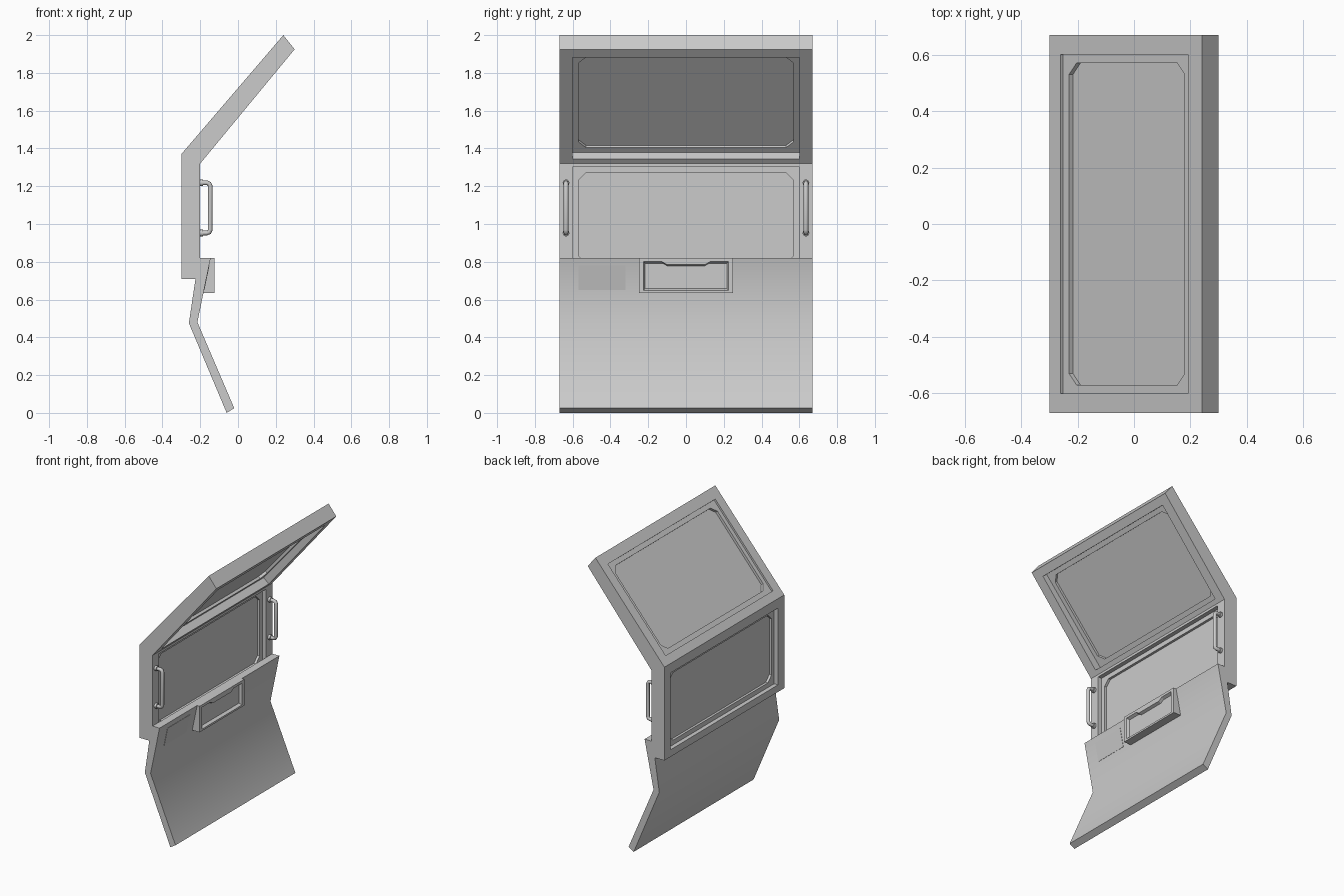
import bpy, bmesh
from math import radians
from mathutils import Matrix, Vector

cube = bpy.data.objects.get("Cube")
if cube:
    bpy.data.objects.remove(cube, do_unlink=True)

grey = bpy.data.materials.new("plain grey")
grey.use_nodes = True
COLOUR = (0.6, 0.6, 0.6, 1)
grey.diffuse_color = COLOUR
grey.node_tree.nodes["Principled BSDF"].inputs["Base Color"].default_value = COLOUR


def plane(origin, u, v):
    """Matrix of a drawing plane: u and v span it, w is the extrusion direction."""
    u, v = Vector(u).normalized(), Vector(v).normalized()
    m = Matrix((u, v, u.cross(v))).transposed().to_4x4()
    m.translation = Vector(origin)
    return m


def prism(name, outline, w0, w1, matrix, taper=(1, 1)):
    """Extrude a 2D outline from depth w0 to w1; the far end can be scaled."""
    bm = bmesh.new()
    near = [bm.verts.new((a, b, w0)) for a, b in outline]
    far = [bm.verts.new((a * taper[0], b * taper[1], w1)) for a, b in outline]
    bm.faces.new(near)
    bm.faces.new(far)
    for i in range(len(outline)):
        j = (i + 1) % len(outline)
        bm.faces.new((near[i], near[j], far[j], far[i]))
    bm.transform(matrix)
    bmesh.ops.recalc_face_normals(bm, faces=bm.faces)
    mesh = bpy.data.meshes.new(name)
    bm.to_mesh(mesh)
    bm.free()
    mesh.materials.append(grey)
    ob = bpy.data.objects.new(name, mesh)
    bpy.context.collection.objects.link(ob)
    return ob


def select(ob):
    bpy.ops.object.select_all(action='DESELECT')
    ob.select_set(True)
    bpy.context.view_layer.objects.active = ob


def cut(ob, cutter):
    mod = ob.modifiers.new("opening", 'BOOLEAN')
    mod.operation, mod.solver, mod.object = 'DIFFERENCE', 'EXACT', cutter
    select(ob)
    bpy.ops.object.modifier_apply(modifier=mod.name)
    bpy.data.objects.remove(cutter, do_unlink=True)


def rect(half, low, high):
    return [(-half, low), (half, low), (half, high), (-half, high)]


def chamfered(half, low, high, c):
    return [(-half + c, low), (half - c, low), (half, low + c), (half, high - c),
            (half - c, high), (-half + c, high), (-half, high - c), (-half, low + c)]


HALF = 0.67
side = plane((0, 0, 0), (1, 0, 0), (0, 0, 1))

# Bent window frame
frame = prism("window_frame", [(-0.3, 0.71), (-0.3, 1.37), (0.24, 2.0), (0.3, 1.925),
                               (-0.2, 1.32), (-0.2, 0.71)], -HALF, HALF, side)

# Window openings, each with a trim ring and a pane
lower = plane((-0.3, 0, 0.71), (0, 1, 0), (0, 0, 1))
upper = plane((-0.3, 0, 1.37), (0, 1, 0), (0.54, 0, 0.63))
for label, m, low, high, d0, d1 in (("lower", lower, 0.05, 0.593, 0.03, 0.07),
                                    ("upper", upper, 0.06, 0.754, 0.013, 0.055)):
    cut(frame, prism("cutter", rect(0.6, low, high), -0.05, 0.15, m))
    trim = prism(label + "_window_trim", rect(0.6, low, high), d0, d1, m)
    hole = chamfered(0.57, low + 0.033, high - 0.033, 0.04)
    cut(trim, prism("cutter", hole, -0.05, 0.15, m))
    middle = (d0 + d1) / 2
    prism(label + "_window_pane", hole, middle - 0.003, middle + 0.003, m)

# Bent lower panel
panel = prism("lower_panel", [(-0.2, 0.82), (-0.225, 0.71), (-0.26, 0.475), (-0.06, 0),
                              (-0.02, 0.025), (-0.215, 0.48), (-0.145, 0.82)],
              -HALF, HALF, side)
select(panel)
bpy.ops.object.shade_smooth_by_angle(angle=radians(40))

# Pull pocket with a notched, tapered recess
pocket = prism("pull_pocket", [(-0.16, 0.82), (-0.125, 0.82), (-0.125, 0.635), (-0.19, 0.635)],
               -0.25, 0.25, side)
recess = [(-0.225, -0.077), (0.225, -0.077), (0.225, 0.077), (0.13, 0.077),
          (0.1, 0.06), (-0.1, 0.06), (-0.13, 0.077), (-0.225, 0.077)]
face = plane((-0.125, 0, 0.725), (0, -1, 0), (0, 0, 1))
cut(pocket, prism("cutter", recess, 0, 0.02, face, (0.96, 0.87)))

# Small plate on the panel, lying along its slope
slope = plane((-0.145, -0.445, 0.82), (0, 1, 0), (0.07, 0, 0.34))
prism("panel_plate", rect(0.125, -0.173, -0.041), -0.002, 0.002, slope)

# Grab handles: rounded tubes with mounting collars
for name, y in (("right_handle", -0.635), ("left_handle", 0.635)):
    curve = bpy.data.curves.new(name, 'CURVE')
    curve.dimensions = '3D'
    curve.bevel_depth, curve.bevel_resolution = 0.0125, 2
    curve.use_fill_caps = True
    points = [(-0.21, 0.952), (-0.165, 0.952), (-0.152, 0.957), (-0.147, 0.97)]
    points += [(x, 2.17 - z) for x, z in reversed(points)]
    spline = curve.splines.new('POLY')
    spline.points.add(len(points) - 1)
    for p, (x, z) in zip(spline.points, points):
        p.co = (x, y, z, 1)
    handle = bpy.data.objects.new(name, curve)
    bpy.context.collection.objects.link(handle)
    curve.materials.append(grey)
    select(handle)
    bpy.ops.object.convert(target='MESH')
    bpy.ops.object.shade_smooth_by_angle(angle=radians(50))
    for z in (0.952, 1.218):
        bpy.ops.mesh.primitive_cylinder_add(vertices=12, radius=0.018, depth=0.02,
                                            location=(-0.194, y, z),
                                            rotation=(0, radians(90), 0))
        collar = bpy.context.object
        collar.name = name + "_collar"
        collar.data.materials.append(grey)
        bpy.ops.object.shade_smooth_by_angle(angle=radians(40))
